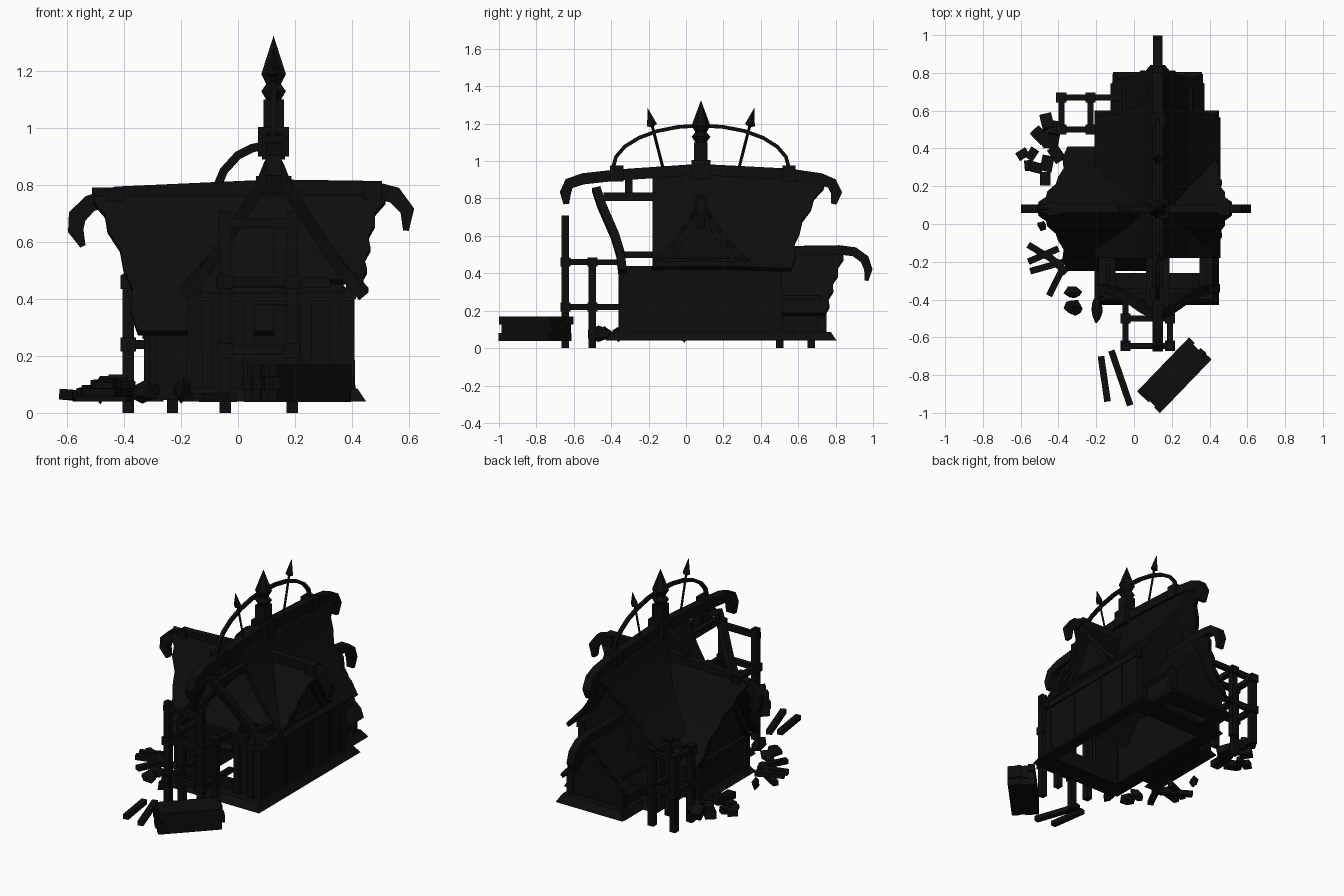
import bpy, bmesh, math, random
from mathutils import Vector as V, Matrix

if "Cube" in bpy.data.objects:
    bpy.data.objects.remove(bpy.data.objects["Cube"])

random.seed(4)
CX, CY = 0.125, 0.08          # ridge crossing
dark = bpy.data.materials.new("dark")
dark.diffuse_color = (0.004, 0.004, 0.004, 1)
dark.use_nodes = True
dark.node_tree.nodes["Principled BSDF"].inputs["Base Color"].default_value = dark.diffuse_color


def finish(name, bm):
    bmesh.ops.recalc_face_normals(bm, faces=bm.faces)
    me = bpy.data.meshes.new(name)
    bm.to_mesh(me)
    bm.free()
    ob = bpy.data.objects.new(name, me)
    me.materials.append(dark)
    bpy.context.collection.objects.link(ob)
    return ob


def sweep(name, pts, sizes, side=None):
    """Rectangular section along a path; sizes = (side width, depth) per point."""
    bm, rings = bmesh.new(), []
    pts = [V(p) for p in pts]
    if isinstance(sizes, tuple):
        sizes = [sizes] * len(pts)
    for i, p in enumerate(pts):
        t = (pts[min(i + 1, len(pts) - 1)] - pts[max(i - 1, 0)]).normalized()
        s = V(side) if side else (t.cross(V((0, 0, 1))) if abs(t.z) < 0.95 else V((1, 0, 0)))
        s = (s - t * s.dot(t)).normalized()
        u, (w, h) = t.cross(s), sizes[i]
        rings.append([bm.verts.new(p + s * a * w / 2 + u * b * h / 2)
                      for a, b in ((-1, -1), (1, -1), (1, 1), (-1, 1))])
    for r, q in zip(rings, rings[1:]):
        for k in range(4):
            bm.faces.new((r[k], r[(k + 1) % 4], q[(k + 1) % 4], q[k]))
    bm.faces.new(rings[0])
    bm.faces.new(rings[-1][::-1])
    return finish(name, bm)


def box(name, x0, x1, y0, y1, z0, z1, flare=0.0):
    bm = bmesh.new()
    bmesh.ops.create_cube(bm, size=1)
    for v in bm.verts:
        f = flare if v.co.z < 0 else 0
        v.co = V(((x0 - f, x1 + f)[v.co.x > 0], (y0 - f, y1 + f)[v.co.y > 0], (z0, z1)[v.co.z > 0]))
    return finish(name, bm)


def roof(name, axis, prof, start, sag=0.0, n=9):
    """Swept gable roof. prof rows: offset from ridge, height, end position."""
    rows = []
    for i in range(n):
        f = i / (n - 1) * (len(prof) - 1)
        k = min(int(f), len(prof) - 2)
        a, b = V(prof[k]), V(prof[k + 1])
        r = a.lerp(b, f - k)
        r.z += (0.008 if i % 2 else -0.008) * (1 if r.z > start else -1)   # scalloped edge
        rows.append(r)
    bm, m = bmesh.new(), 6
    def line(sg, r):
        out = []
        for j in range(m + 1):
            p = start + (r.z - start) * j / m
            c = CY if axis == 'y' else CX
            z = r.y - sag * (p - c) ** 2
            co = (CX + sg * r.x, p, z) if axis == 'y' else (p, CY + sg * r.x, z)
            out.append(bm.verts.new(co))
        return out
    lines = [line(-1, r) for r in rows[::-1]] + [line(1, r) for r in rows[1:]]
    for a, b in zip(lines, lines[1:]):
        for j in range(m):
            bm.faces.new((a[j], a[j + 1], b[j + 1], b[j]))
    ob = finish(name, bm)
    s = ob.modifiers.new("thick", 'SOLIDIFY')
    s.thickness, s.offset = 0.025, 0
    return ob


def gable(name, axis, prof, base, p0, p1):
    """Wall filling the roof profile down to base."""
    pts = [(-d, z) for d, z, _ in prof[::-1]] + [(d, z) for d, z, _ in prof[1:]]
    pts = [(pts[0][0] * 0.85, base)] + [(d * 0.85, z - 0.02) for d, z in pts] + [(pts[-1][0] * 0.85, base)]
    bm = bmesh.new()
    loops = [[bm.verts.new((CX + d, p, z) if axis == 'y' else (p, CY + d, z)) for d, z in pts] for p in (p0, p1)]
    n = len(pts)
    for k in range(n):
        bm.faces.new((loops[0][k], loops[0][(k + 1) % n], loops[1][(k + 1) % n], loops[1][k]))
    bm.faces.new(loops[0])
    bm.faces.new(loops[1][::-1])
    return finish(name, bm)


def lathe(name, prof, sides, loc, rot=None):
    bm = bmesh.new()
    for (r0, z0), (r1, z1) in zip(prof, prof[1:]):
        bmesh.ops.create_cone(bm, segments=sides, radius1=r0, radius2=r1, depth=z1 - z0,
                              matrix=Matrix.Translation((0, 0, (z0 + z1) / 2)), cap_ends=False)
    bmesh.ops.remove_doubles(bm, verts=bm.verts, dist=1e-4)
    bm.transform(Matrix.Translation(loc) @ (rot or Matrix.Identity(4)))
    return finish(name, bm)


# roofs
MAIN = [(0, .93, .76), (.06, .78, .67), (.16, .61, .59), (.325, .43, .57)]
LEFT = [(0, .78, -.52), (.07, .66, -.46), (.17, .48, -.385), (.32, .28, -.36)]
RIGHT = [(0, .78, .53), (.07, .67, .475), (.15, .56, .455), (.25, .46, .44)]
ANNEX = [(0, .52, .85), (.07, .40, .81), (.14, .29, .775), (.24, .18, .75)]
roof("main_roof", 'y', MAIN, -0.18, 0.06)
roof("left_wing_roof", 'x', LEFT, CX)
roof("right_dormer_roof", 'x', RIGHT, CX)
roof("annex_roof", 'y', ANNEX, 0.48)
gable("rear_gable_wall", 'y', MAIN, 0.04, 0.47, 0.5)
gable("left_wing_wall", 'x', LEFT, 0.04, -0.31, -0.285)
gable("right_dormer_wall", 'x', RIGHT, 0.40, 0.38, 0.41)
gable("annex_wall", 'y', ANNEX, 0.04, 0.70, 0.73)

# ridge beams with curled ends, broader at the curl
w = 0.055
sweep("main_ridge", [(CX, y, z) for y, z in ((-.64, .77), (-.645, .83), (-.625, .88), (-.55, .905), (-.37, .925), (.07, .955),
      (.55, .93), (.72, .905), (.78, .88), (.805, .83), (.79, .77))],
      [(w, .03), (w, .06)] + [(w, .06)] * 7 + [(w, .06), (w, .03)], (1, 0, 0))
sweep("cross_ridge", [(x, CY, z) for x, z in ((-.545, .585), (-.57, .64), (-.565, .69), (-.52, .735), (-.43, .765), (CX, .79),
      (.47, .785), (.55, .765), (.595, .71), (.59, .64))],
      [(.04, .02), (.045, .055), (.045, .065)] + [(.045, .06)] * 5 + [(.045, .05), (.04, .02)], (0, 1, 0))
sweep("annex_ridge", [(CX, y, z) for y, z in ((.48, .52), (.82, .525), (.9, .515), (.955, .475), (.975, .42), (.965, .36))],
      [(.05, .05)] * 4 + [(.05, .045), (.045, .02)], (1, 0, 0))
for y in (-.37, .55):
    box("main_ridge_band", CX - .04, CX + .04, y - .035, y + .035, .89, .975)
for x, z in ((-.43, .755), (.475, .78)):
    box("cross_ridge_band", x - .03, x + .03, CY - .035, CY + .035, z - .035, z + .035)

# spire, arches and spears
box("spire_base", CX - .055, CX + .055, CY - .05, CY + .05, .90, 1.005)
box("spire_column", CX - .036, CX + .036, CY - .036, CY + .036, 1.0, 1.10)
lathe("spire_point", [(0, 1.09), (.03, 1.1), (.05, 1.13), (.03, 1.155), (.05, 1.19), (0, 1.325)], 6, (CX, CY, 0))
arc = [(CX, .08 + .47 * math.cos(a), .965 + .225 * math.sin(a)) for a in [math.pi * i / 12 for i in range(13)]]
sweep("ridge_arch", arc, (.02, .02), (1, 0, 0))
sweep("side_arch", [(-.075, CY, .79), (-.05, CY, .85), (0, CY, .905), (.05, CY, .93), (.1, CY, .94)], (.03, .03), (0, 1, 0))
for sg in (-1, 1):
    y = CY + sg * .205
    tip = Matrix.Rotation(-sg * .25, 4, 'X')
    lathe("spear", [(.008, 0), (.008, .22), (.027, .23), (0, .325)], 4, (CX, y, .97), tip)

# main walls, hollow inside, with an opening in the front
for x0, x1 in ((-.16, -.13), (.375, .405)):
    box("side_wall", x0, x1, -.34, .5, .04, .42)
for a, b, c, d in ((-.15, .05, .05, .42), (.23, .4, .05, .42), (.05, .23, .38, .42), (.05, .23, .05, .15)):
    box("front_wall", a, b, -.34, -.31, c, d)
for y in (-.17, .31):
    box("wing_side_wall", -.3, -.15, y, y + .03, .05, .3)
box("wing_floor", -.3, -.15, -.17, .33, .045, .06)
for x in (-.06, .28):
    box("annex_side_wall", x, x + .03, .49, .72, .05, .28)
box("front_loft", -.16, .41, -.36, -.26, .395, .425)

# base skirting
for n, x0, x1, y0, y1 in (("right", .4, .42, -.38, .57), ("front", -.16, .42, -.4, -.34), ("rear", -.16, .42, .5, .57),
                          ("left", -.18, -.14, -.38, .57), ("wing", -.32, -.29, -.18, .34),
                          ("annex_rear", -.08, .33, .7, .775)):
    box(n + "_skirting", x0, x1, y0, y1, .04, .085, .03)
for x in (-.09, .31):
    box("annex_side_skirting", x, x + .03, .55, .77, .04, .085, .025)

# timber framing
for x in (-.15, .385):
    for y in (-.33, .49):
        box("corner_post", x - .025, x + .02, y - .022, y + .022, .04, .44, .008)
for x in (-.07, .04, .24, .34):
    box("front_stud", x - .02, x + .02, -.36, -.33, .05, .42)
for x in (-.165, .395):
    box("wall_plate", x - .022, x + .02, -.36, .52, .4, .44)
for y in (-.1, .15, .35):
    box("side_stud", .395, .41, y - .018, y + .018, .07, .41)
for sg in (-1, 1):
    sweep("dormer_frame", [(.425, CY, .76), (.425, CY + sg * .09, .6), (.425, CY + sg * .18, .46)], (.03, .03), (1, 0, 0))
    sweep("wing_frame", [(-.33, CY, .7), (-.33, CY + sg * .12, .5), (-.33, CY + sg * .24, .28)], (.03, .03), (1, 0, 0))
    sweep("wing_post", [(-.31, CY + sg * .24, .04), (-.31, CY + sg * .24, .3)], (.04, .04))
    sweep("annex_post", [(CX + sg * .18, .73, .04), (CX + sg * .18, .73, .24)], (.04, .04))
box("dormer_sill", .4, .435, -.12, .28, .45, .48)
box("wing_sill", -.335, -.3, -.17, .33, .26, .29)

# unfinished front roof frame
for sg in (-1, 1):
    sweep("front_rafter", [(CX + sg * d, y, z) for d, y, z in
          ((.01, -.48, .85), (.07, -.45, .76), (.17, -.38, .6), (.24, -.35, .5), (.315, -.34, .41))], (.045, .04), (0, 1, 0))
    sweep("upper_purlin", [(CX + sg * .045, -.44, .81), (CX + sg * .045, -.16, .81)], (.035, .045))
    sweep("lower_purlin", [(CX + sg * .24, -.35, .5), (CX + sg * .24, -.15, .5)], (.035, .035))
box("king_post", CX - .025, CX + .025, -.325, -.285, .79, .93)
box("collar_tie", CX - .2, CX + .2, -.37, -.34, .44, .475)


# scaffolds
def scaffold(xs, ys, heights, rails, name):
    for x in xs:
        for y, h in zip(ys, heights):
            box(name + "_post", x - .02, x + .02, y - .02, y + .02, 0, h)
            for z in rails:
                box(name + "_joint", x - .027, x + .027, y - .027, y + .027, z - .025, z + .025)
    for z in rails:
        for y in ys:
            box(name + "_rail", xs[0], xs[1], y - .016, y + .016, z - .016, z + .016)
        for x in xs:
            box(name + "_rail", x - .016, x + .016, ys[0], ys[1], z - .016, z + .016)


scaffold((-.045, .19), (-.645, -.5), (.71, .48), (.22, .46), "front_scaffold")
scaffold((-.385, -.23), (.5, .67), (.49, .49), (.24, .46), "rear_scaffold")
box("front_scaffold_top_rail", -.07, .215, -.66, -.63, .65, .685)
for x in (-.045, .19):
    for z in (.22, .46):
        sweep("front_scaffold_tie", [(x, -.5, z), (x, -.34, z)], (.03, .03))
for z in (.24, .46):
    sweep("rear_scaffold_tie", [(-.23, .67, z), (-.06, .67, z)], (.03, .03))

# stacked and loose planks
for k in range(3):
    for j in range(4):
        o = V((.7, -.7, 0)) * (j - 1.5) * .042
        s = V((.7, .75, 0)) * random.uniform(-.015, .015)
        c = V((.215, -.8, .06 + k * .044)) + o + s
        sweep("stacked_plank", [c - V((.13, .135, 0)), c + V((.13, .135, 0))], (.042, .044))
for p, q in (((-.175, -.7), (-.14, -.94)), ((-.12, -.67), (-.02, -.96)), ((-.56, -.11), (-.38, -.22)), ((-.56, -.2), (-.4, -.13)),
             ((-.37, -.22), (-.45, -.38)), ((-.55, -.25), (-.37, -.2)), ((-.46, -.16), (-.36, -.26))):
    z = random.uniform(.05, .075)
    sweep("loose_plank", [(*p, z), (*q, z)], (.035, .03))

# rubble blocks and stones
for x, y, r in ((-.59, .37, .03), (-.54, .37, .03), (-.52, .3, .035), (-.47, .24, .035), (-.5, .47, .04), (-.46, .54, .04),
                (-.43, .44, .04), (-.56, .31, .025), (-.46, .32, .04), (-.41, .37, .04), (-.47, .45, .04), (-.42, .5, .04)):
    d = V((random.uniform(-1, 1), random.uniform(-1, 1), random.uniform(-.2, .2))).normalized() * r
    c = V((x, y, .045 + r * (.6 if x < -.48 else 1.2)))
    sweep("rubble_block", [c - d, c + d], (r * 1.6, r * 1.2))
for x, y, a, b in ((-.33, -.36, .055, .03), (-.32, -.44, .055, .045), (-.2, -.46, .035, .07), (-.49, -.01, .025, .025)):
    bm = bmesh.new()
    bmesh.ops.create_icosphere(bm, subdivisions=1, radius=1)
    for v in bm.verts:
        v.co = V((x + v.co.x * a, y + v.co.y * b, .075 + v.co.z * .038)) + V([random.uniform(-.008, .008) for _ in range(3)])
    finish("stone", bm)
